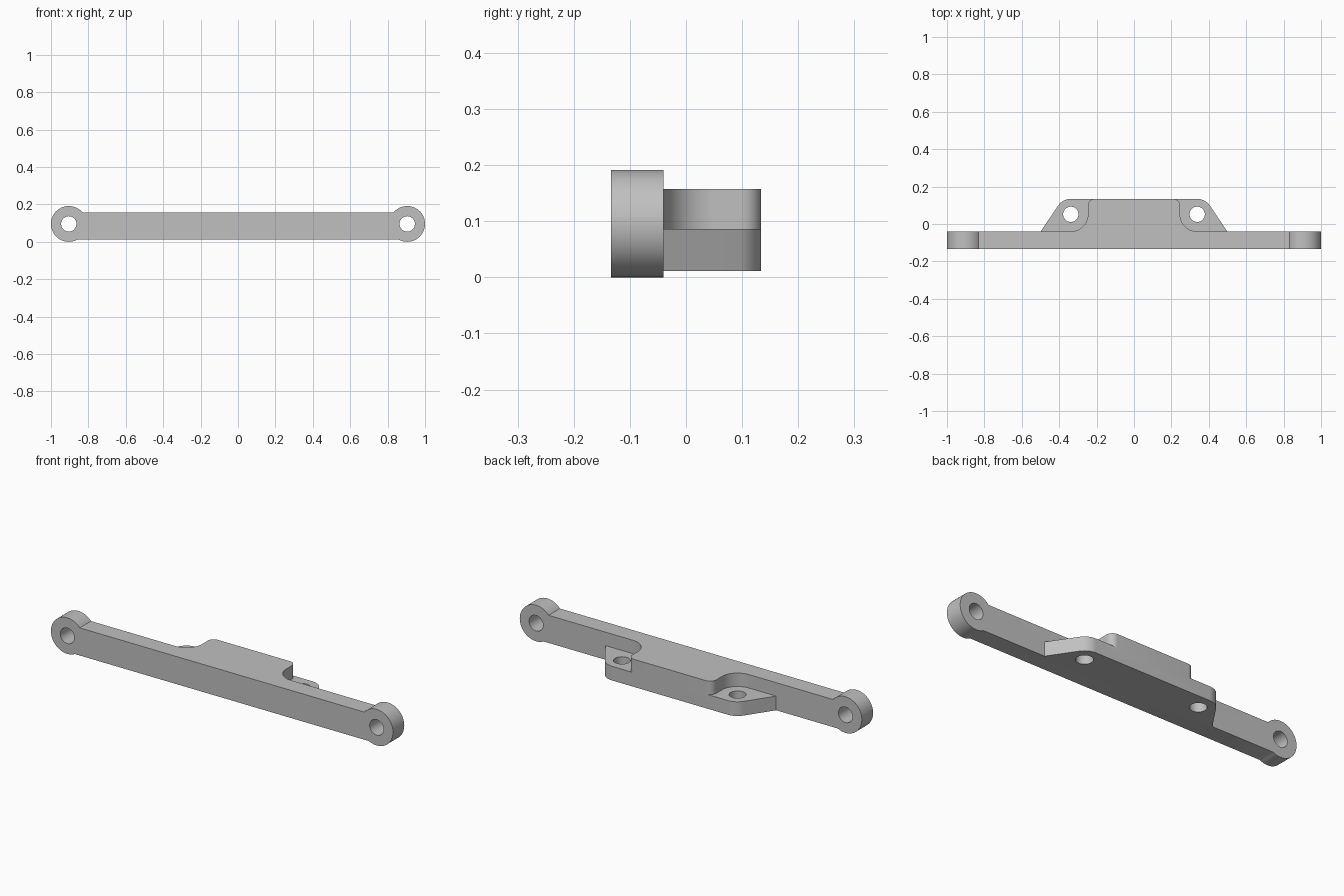
import bpy
import bmesh
from math import sin, cos, radians, asin, pi
from mathutils import Matrix, Vector

cube = bpy.data.objects.get("Cube")
if cube:
    bpy.data.objects.remove(cube)

# Key dimensions
FRONT, SEAM, BACK = -0.134, -0.04, 0.134
BOTTOM, STEP, TOP = 0.011, 0.086, 0.157
BOSS_X, BOSS_R = 0.9045, 0.0955
EAR = (0.338, 0.052)
HOLE_R = 0.041

grey = bpy.data.materials.new("plain grey")
grey.use_nodes = True
colour = (0.53, 0.53, 0.53, 1)
grey.diffuse_color = colour
grey.node_tree.nodes["Principled BSDF"].inputs["Base Color"].default_value = colour


def arc(centre, radius, start, end, steps=24):
    """Points along an arc, angles in radians."""
    angles = [start + (end - start) * i / steps for i in range(steps + 1)]
    return [(centre[0] + radius * cos(a), centre[1] + radius * sin(a)) for a in angles]


def circle(x, y):
    return arc((x, y), HOLE_R, 0, 2 * pi, 40)[:-1]


def mirrored(half):
    """Close a right-hand half outline with its mirror image."""
    return half + [(-x, y) for x, y in reversed(half)]


def prism(name, loops, depth, matrix):
    """Fill an outline with holes, extrude it and place it."""
    bm = bmesh.new()
    edges = []
    for loop in loops:
        verts = [bm.verts.new((x, y, 0)) for x, y in loop]
        edges += [bm.edges.new((v, verts[i - 1])) for i, v in enumerate(verts)]
    bmesh.ops.triangle_fill(bm, edges=edges, use_beauty=True)
    solid = bmesh.ops.extrude_face_region(bm, geom=bm.faces[:])
    top = [g for g in solid["geom"] if isinstance(g, bmesh.types.BMVert)]
    bmesh.ops.translate(bm, verts=top, vec=Vector((0, 0, depth)))
    bmesh.ops.transform(bm, matrix=matrix, verts=bm.verts[:])
    bmesh.ops.recalc_face_normals(bm, faces=bm.faces[:])
    mesh = bpy.data.meshes.new(name)
    bm.to_mesh(mesh)
    bm.free()
    mesh.materials.append(grey)
    obj = bpy.data.objects.new(name, mesh)
    bpy.context.collection.objects.link(obj)
    return obj


# Long bar with a pierced round boss at each end
low = -pi - asin((BOTTOM - BOSS_R) / BOSS_R)
high = pi - asin((TOP - BOSS_R) / BOSS_R)
arm_outline = mirrored(arc((BOSS_X, BOSS_R), BOSS_R, low, high, 48))
arm = prism("bar_with_bosses",
            [arm_outline, circle(BOSS_X, BOSS_R), circle(-BOSS_X, BOSS_R)],
            SEAM - FRONT,
            Matrix.Translation((0, SEAM, 0)) @ Matrix.Rotation(radians(90), 4, "X"))

# Lower flange with rounded, pierced ears
flange_half = [(0.499, SEAM)] + arc(EAR, BACK - EAR[1], radians(33.7), pi / 2, 14)
flange = prism("mounting_flange",
               [mirrored(flange_half), circle(*EAR), circle(-EAR[0], EAR[1])],
               STEP - BOTTOM, Matrix.Translation((0, 0, BOTTOM)))

# Upper block, scooped out around each ear hole
scoop = EAR[1] - SEAM
inner = EAR[0] - scoop
block_half = (arc(EAR, scoop, -pi / 2, -pi, 24)
              + arc((inner - 0.035, BACK - 0.035), 0.035, 0, pi / 2, 12))
block = prism("raised_block", [mirrored(block_half)],
              TOP - STEP, Matrix.Translation((0, 0, STEP)))

# Weld the three parts into one solid
for part in (flange, block):
    weld = arm.modifiers.new("weld", "BOOLEAN")
    weld.operation = "UNION"
    weld.solver = "EXACT"
    weld.object = part
    bpy.context.view_layer.objects.active = arm
    bpy.ops.object.modifier_apply(modifier=weld.name)
    bpy.data.objects.remove(part)

# Merge the flat faces across the welds
bm = bmesh.new()
bm.from_mesh(arm.data)
bmesh.ops.remove_doubles(bm, verts=bm.verts[:], dist=0.0001)
bmesh.ops.dissolve_limit(bm, angle_limit=radians(1), verts=bm.verts[:], edges=bm.edges[:])
bm.to_mesh(arm.data)
bm.free()
arm.name = "mounting_arm"

bpy.ops.object.select_all(action="DESELECT")
arm.select_set(True)
bpy.context.view_layer.objects.active = arm
bpy.ops.object.shade_smooth_by_angle(angle=radians(30))
